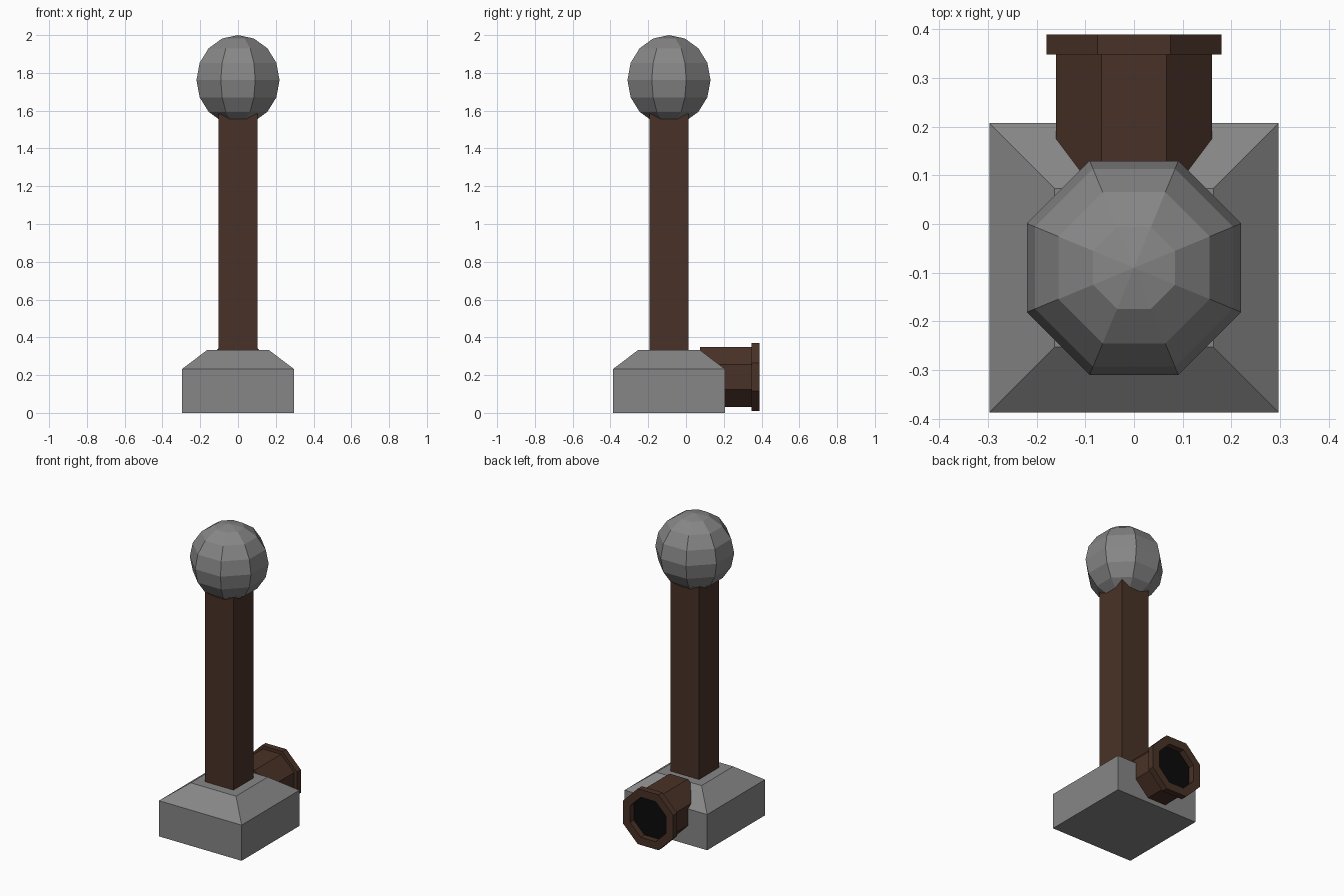
import bpy, bmesh, math
from mathutils import Matrix

if "Cube" in bpy.data.objects:
    bpy.data.objects.remove(bpy.data.objects["Cube"])


def material(name, r, g, b):
    m = bpy.data.materials.new(name)
    m.diffuse_color = (r, g, b, 1)
    m.use_nodes = True
    m.node_tree.nodes["Principled BSDF"].inputs["Base Color"].default_value = m.diffuse_color
    return m


STONE = material("grey stone", 0.24, 0.24, 0.24)
BROWN = material("dark brown", 0.066, 0.031, 0.020)
BLACK = material("black opening", 0.003, 0.003, 0.003)


def finish(name, bm, mats, matrix):
    bmesh.ops.recalc_face_normals(bm, faces=bm.faces[:])
    bm.transform(matrix)
    mesh = bpy.data.meshes.new(name)
    bm.to_mesh(mesh)
    bm.free()
    for m in mats:
        mesh.materials.append(m)
    obj = bpy.data.objects.new(name, mesh)
    bpy.context.collection.objects.link(obj)
    return obj


def loft(name, sides, profile, mats, matrix):
    """Stack n-sided rings; profile holds (distance to flat side, height).
    The last cap takes the last material."""
    bm = bmesh.new()
    rings = []
    for apothem, h in profile:
        r = apothem / math.cos(math.pi / sides)
        angles = [(i + 0.5) * math.tau / sides for i in range(sides)]
        rings.append([bm.verts.new((r * math.cos(a), r * math.sin(a), h)) for a in angles])
    for a, b in zip(rings, rings[1:]):
        for i in range(sides):
            j = (i + 1) % sides
            bm.faces.new((a[i], a[j], b[j], b[i]))
    bm.faces.new(rings[0][::-1])
    bm.faces.new(rings[-1]).material_index = len(mats) - 1
    return finish(name, bm, mats, matrix)


AXIS = Matrix.Translation((0, -0.09, 0))

# Square plinth with sloped shoulders
loft("base_block", 4, [(0.297, 0), (0.297, 0.232), (0.163, 0.333)], [STONE], AXIS)

# Square post
loft("post", 4, [(0.102, 0.32), (0.102, 1.64)], [BROWN], AXIS)

# Faceted ball on top, flat sides facing the axes
bm = bmesh.new()
bmesh.ops.create_uvsphere(bm, u_segments=8, v_segments=8, radius=0.238)
finish("ball_top", bm, [STONE],
       Matrix.Translation((0, -0.09, 1.762)) @ Matrix.Rotation(math.pi / 8, 4, "Z"))

# Octagonal rear pipe with a raised rim and a recessed black opening
loft("rear_pipe", 8,
     [(0.16, 0.075), (0.16, 0.348), (0.18, 0.348), (0.18, 0.389), (0.13, 0.389), (0.13, 0.35)],
     [BROWN, BLACK],
     Matrix.Translation((0, 0, 0.19)) @ Matrix.Rotation(-math.pi / 2, 4, "X"))
